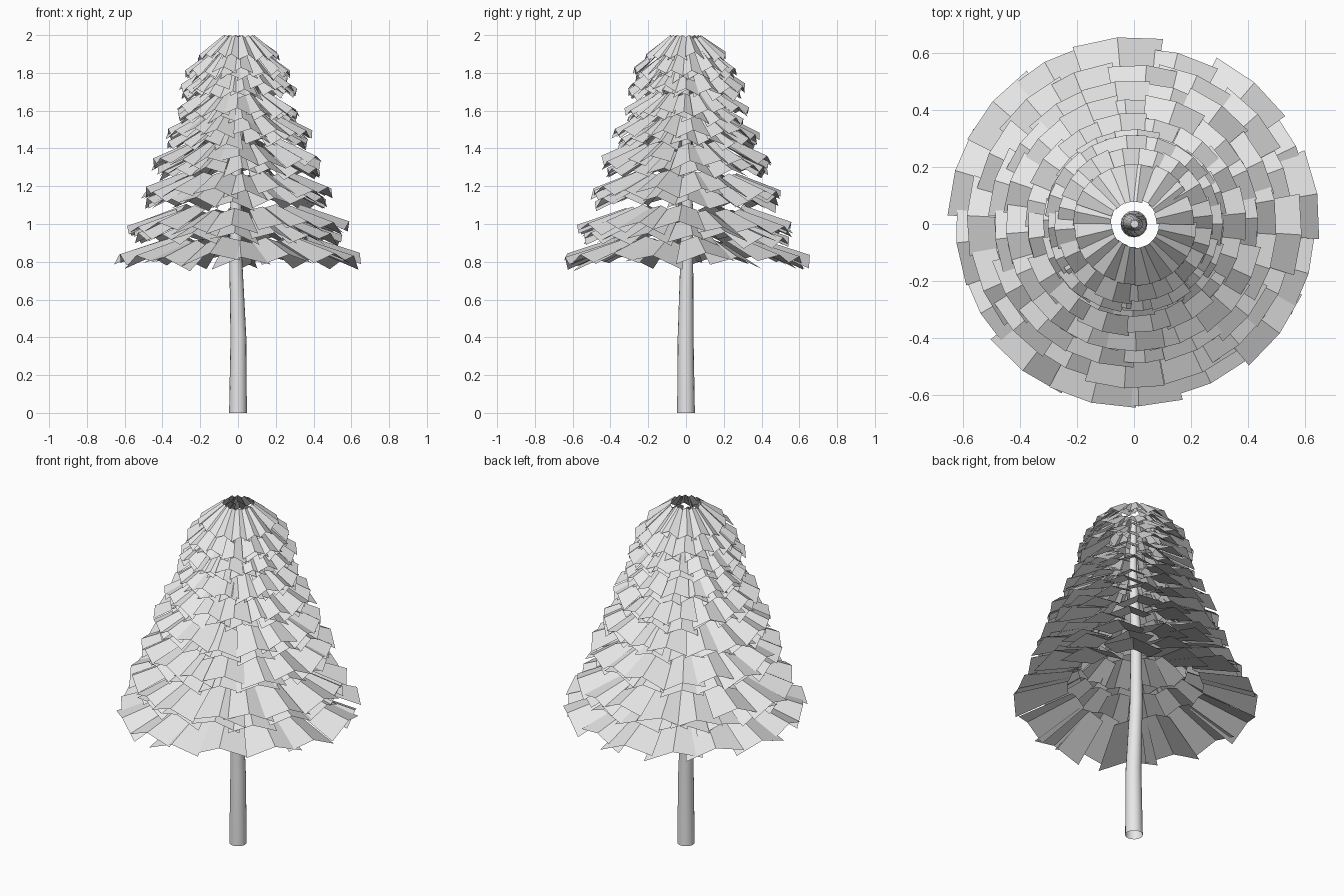
import bpy, bmesh, random
from math import cos, sin, pi
from mathutils import Vector

random.seed(11)
if "Cube" in bpy.data.objects:
    bpy.data.objects.remove(bpy.data.objects["Cube"], do_unlink=True)

grey = bpy.data.materials.new("pale_grey")
grey.use_nodes = True
grey.diffuse_color = (0.8, 0.8, 0.8, 1)
grey.node_tree.nodes["Principled BSDF"].inputs["Base Color"].default_value = (0.8, 0.8, 0.8, 1)


def finish(name, bm):
    mesh = bpy.data.meshes.new(name)
    bm.to_mesh(mesh)
    bm.free()
    mesh.materials.append(grey)
    obj = bpy.data.objects.new(name, mesh)
    bpy.context.collection.objects.link(obj)
    return obj


def polar(r, a, z):
    return Vector((r * cos(a), r * sin(a), z))


def add_bough(bm, angle, half, r_in, r_out, z_in, z_out, fold, roll):
    """One wedge-shaped bough folded downward along its centre ridge."""
    rows = []
    for r, z in ((r_in, z_in), (r_out, z_out)):
        k = r / r_out
        rows.append([bm.verts.new(polar(r, angle + s * half, z - k * (fold * abs(s) + roll * s)))
                     for s in (-1, 0, 1)])
    inner, outer = rows
    for i in range(2):
        bm.faces.new((inner[i], outer[i], outer[i + 1], inner[i + 1]))


def add_ring(bm, radius, tip, slope, count):
    """A ring of overlapping, slightly uneven boughs."""
    length = 0.055 + 0.36 * radius
    turn = random.uniform(0, 2 * pi)
    for i in range(count):
        angle = turn + 2 * pi * i / count + random.uniform(-0.07, 0.07)
        r_out = radius * random.uniform(0.97, 1.03)
        r_in = max(0.076, r_out - length)
        z_out = tip + random.uniform(-0.018, 0.018)
        z_in = min(2.0, z_out + slope * (r_out - r_in))
        add_bough(bm, angle, 0.245, r_in, r_out, z_in, z_out,
                  0.02 + 0.05 * radius, random.uniform(-0.035, 0.035) * radius)


# Tiers of short boughs: outer radius, ridge height at the tip, drop of the lower layer
tiers = [(0.64, 0.84, 0), (0.575, 1.0, 0.055), (0.505, 1.185, 0.055),
         (0.45, 1.345, 0.05), (0.385, 1.49, 0.05), (0.325, 1.61, 0.04),
         (0.31, 1.73, 0.03), (0.275, 1.82, 0.03), (0.215, 1.895, 0)]
for k, (radius, tip, drop) in enumerate(tiers):
    slope = 0.32 + 0.5 * (k / (len(tiers) - 1)) ** 1.5
    bm = bmesh.new()
    add_ring(bm, radius, tip, slope, 16)
    if drop:
        add_ring(bm, radius * 0.95, tip - drop, slope, 15)
    finish(f"bough_tier_{k + 1}", bm)

# Trunk: a slightly bent, tapering tube with an open foot
path = [(0, 0, 0, 0.047), (0.002, -0.002, 0.4, 0.042), (-0.012, 0.004, 0.82, 0.034),
        (-0.01, 0.006, 1.2, 0.029), (0.008, 0, 1.6, 0.023), (0.002, 0, 1.93, 0.014)]
SIDES = 16
bm = bmesh.new()
rings = [[bm.verts.new(Vector((x, y, z)) + polar(r, 2 * pi * j / SIDES, 0))
          for j in range(SIDES)] for x, y, z, r in path]
for low, high in zip(rings, rings[1:]):
    for j in range(SIDES):
        n = (j + 1) % SIDES
        bm.faces.new((low[j], low[n], high[n], high[j]))
bm.faces.new(rings[-1])
trunk = finish("trunk", bm)
bpy.ops.object.select_all(action="DESELECT")
trunk.select_set(True)
bpy.context.view_layer.objects.active = trunk
bpy.ops.object.shade_smooth_by_angle()
